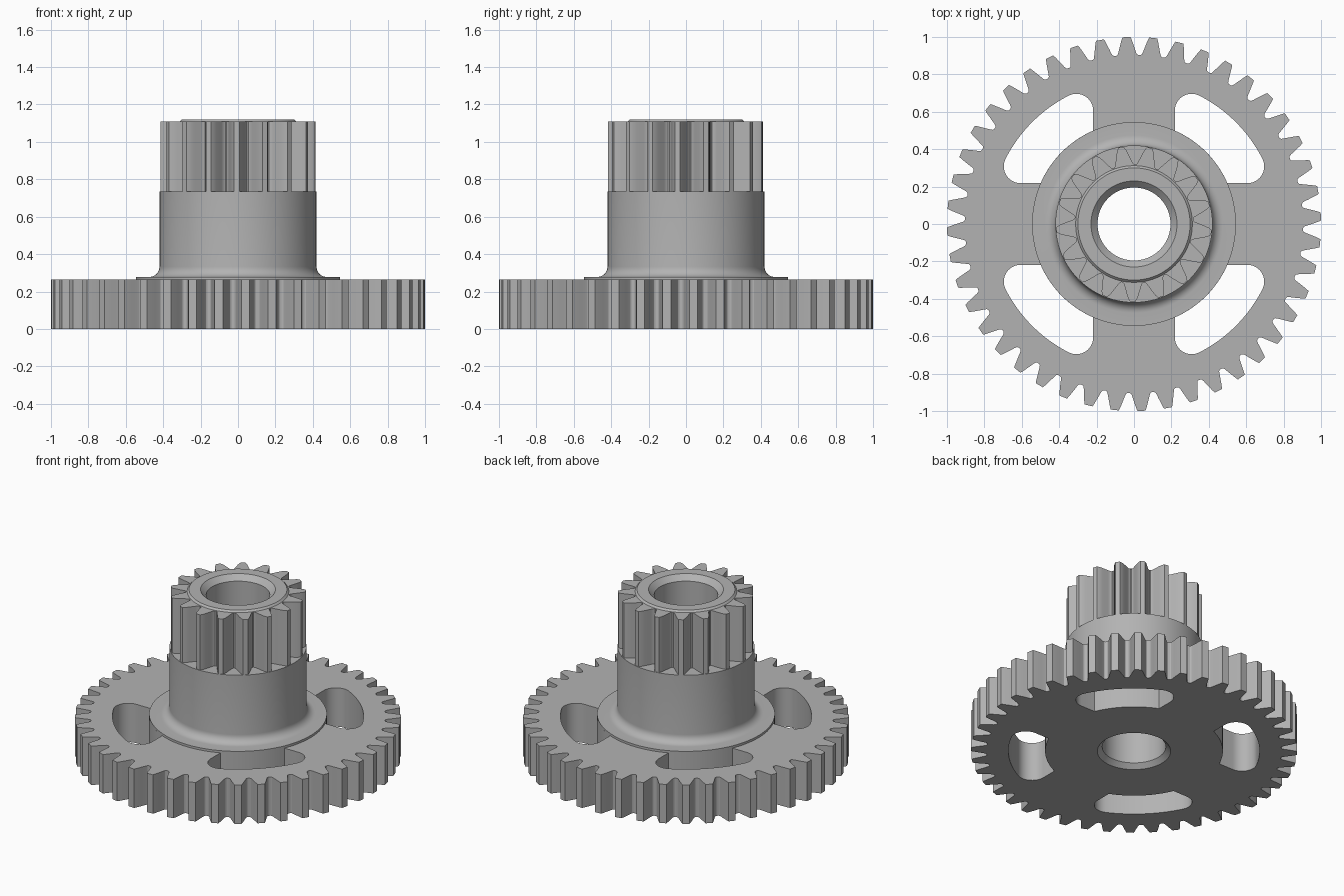
import bpy
import bmesh
from math import pi, radians, cos, sin, acos, atan2, sqrt

cube = bpy.data.objects.get("Cube")
if cube:
    bpy.data.objects.remove(cube, do_unlink=True)

steel = bpy.data.materials.new("grey steel")
steel.use_nodes = True
GREY = (0.45, 0.45, 0.45, 1)
steel.diffuse_color = GREY
steel.node_tree.nodes["Principled BSDF"].inputs["Base Color"].default_value = GREY


def arc(cx, cy, r, start, end, n):
    return [(cx + r * cos(start + (end - start) * i / n),
             cy + r * sin(start + (end - start) * i / n)) for i in range(n + 1)]


def circle(r, n=96):
    return arc(0, 0, r, 0, 2 * pi, n)[:-1]


def gear_outline(teeth, phase, flank):
    """Repeat one tooth; flank is (half width, radius) from root to tip."""
    tooth = [(-w, r) for w, r in flank] + [(w, r) for w, r in reversed(flank)]
    points = []
    for i in range(teeth):
        centre = phase + 2 * pi * i / teeth
        for w, r in tooth:
            a = centre + w / r
            points.append((r * cos(a), r * sin(a)))
    return points


def finish(obj, angle=30):
    bm = bmesh.new()
    bm.from_mesh(obj.data)
    bmesh.ops.remove_doubles(bm, verts=bm.verts, dist=0.0002)
    bmesh.ops.recalc_face_normals(bm, faces=bm.faces)
    bm.to_mesh(obj.data)
    bm.free()
    obj.data.materials.clear()
    obj.data.materials.append(steel)
    bpy.ops.object.select_all(action="DESELECT")
    obj.select_set(True)
    bpy.context.view_layer.objects.active = obj
    bpy.ops.object.shade_smooth_by_angle(angle=radians(angle))


def plate(name, outlines, z0, z1):
    """Extrude a filled outline with holes between two heights."""
    curve = bpy.data.curves.new(name, "CURVE")
    curve.dimensions = "2D"
    curve.fill_mode = "BOTH"
    curve.extrude = (z1 - z0) / 2
    for points in outlines:
        spline = curve.splines.new("POLY")
        spline.points.add(len(points) - 1)
        for p, (x, y) in zip(spline.points, points):
            p.co = (x, y, 0, 1)
        spline.use_cyclic_u = True
    obj = bpy.data.objects.new(name, curve)
    bpy.context.collection.objects.link(obj)
    obj.location.z = (z0 + z1) / 2
    bpy.ops.object.select_all(action="DESELECT")
    obj.select_set(True)
    bpy.context.view_layer.objects.active = obj
    bpy.ops.object.convert(target="MESH")
    finish(bpy.context.view_layer.objects.active)


def lathe(name, profile, steps=96):
    bm = bmesh.new()
    verts = [bm.verts.new((r, 0, z)) for r, z in profile]
    edges = [bm.edges.new(pair) for pair in zip(verts, verts[1:])]
    bmesh.ops.spin(bm, geom=verts + edges, cent=(0, 0, 0), axis=(0, 0, 1),
                   angle=2 * pi, steps=steps, use_merge=True)
    mesh = bpy.data.meshes.new(name)
    bm.to_mesh(mesh)
    bm.free()
    obj = bpy.data.objects.new(name, mesh)
    bpy.context.collection.objects.link(obj)
    finish(obj)


# Curved lightening slot with rounded outer corners, repeated four times
INNER, OUTER, SIDE, FILLET = 0.545, 0.77, 0.218, 0.09
near = SIDE + FILLET
far = sqrt((OUTER - FILLET) ** 2 - near ** 2)
low, high = atan2(near, far), atan2(far, near)
edge = acos(SIDE / INNER)
slot = (arc(0, 0, INNER, edge, pi / 2 - edge, 16)
        + arc(far, near, FILLET, -pi / 2, low, 10)
        + arc(0, 0, OUTER, low, high, 20)[1:-1]
        + arc(near, far, FILLET, high, pi, 10))
slots = []
for k in range(4):
    c, s = cos(k * pi / 2), sin(k * pi / 2)
    slots.append([(x * c - y * s, x * s + y * c) for x, y in slot])

# Large toothed wheel
wheel_flank = [(0.058, 0.904), (0.051, 0.909), (0.046, 0.922), (0.041, 0.94),
               (0.035, 0.96), (0.029, 0.98), (0.022, 1.0)]
BORE, CHAMFER = 0.195, 0.03
wheel = gear_outline(44, radians(2.3), wheel_flank)
plate("large_gear", [wheel, circle(BORE + CHAMFER)] + slots, 0, 0.263)

# Small toothed pinion
pinion_flank = [(0.055, 0.318), (0.048, 0.324), (0.043, 0.34), (0.037, 0.36),
                (0.031, 0.38), (0.024, 0.4), (0.014, 0.416)]
plate("small_gear", [gear_outline(17, radians(-91), pinion_flank), circle(0.27)],
      0.73, 1.108)

# Hub: chamfered bore, top rim, shoulder, filleted foot and flange
lathe("hub", [(BORE + CHAMFER, 0), (BORE, CHAMFER), (BORE, 1.085),
              (0.23, 1.12), (0.3, 1.12), (0.312, 1.108), (0.312, 0.735), (0.42, 0.735)]
      + arc(0.475, 0.333, 0.055, pi, 1.5 * pi, 8)
      + [(INNER, 0.278), (INNER, 0.26)])
